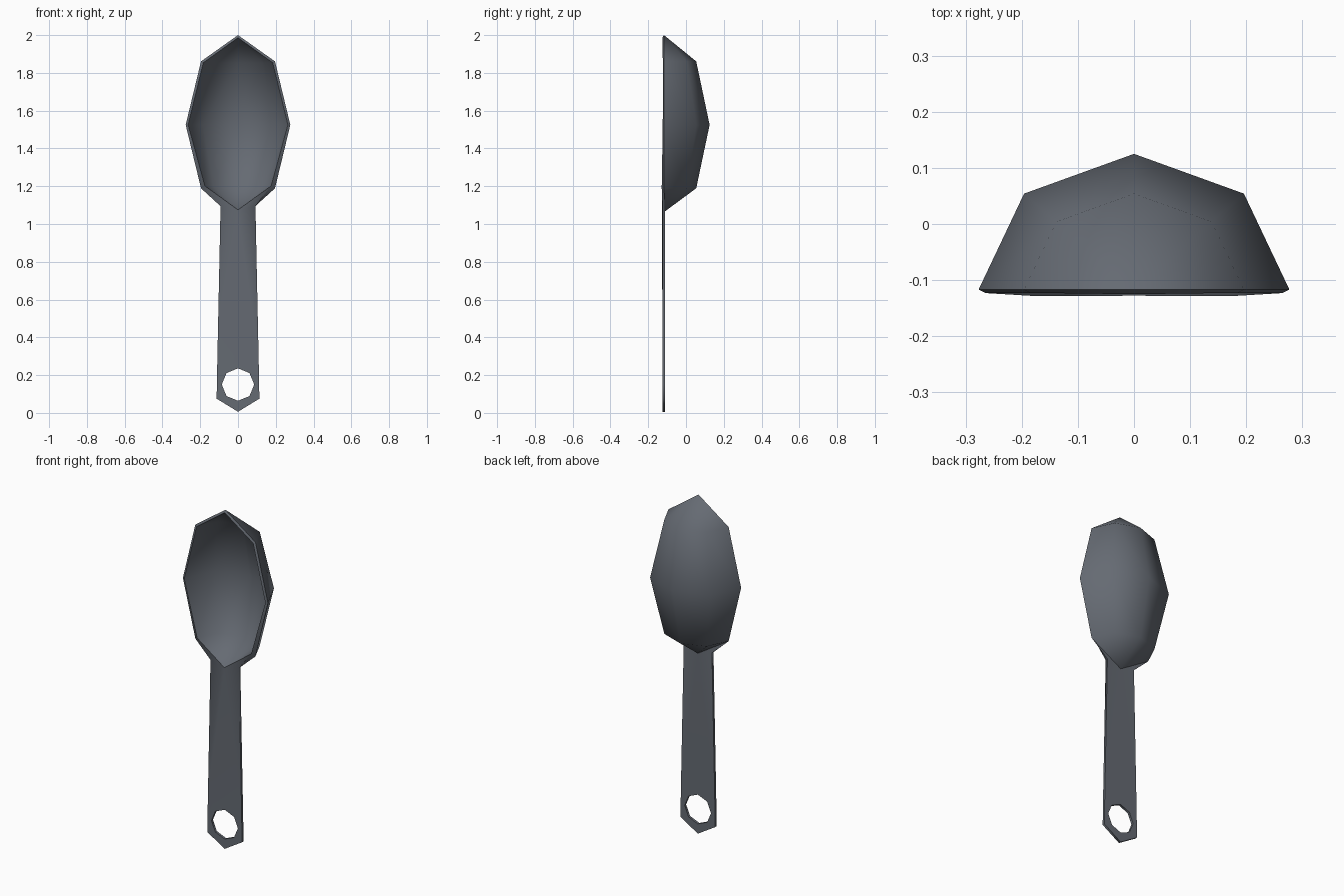
import bpy
import bmesh
import math

cube = bpy.data.objects.get("Cube")
if cube:
    bpy.data.objects.remove(cube, do_unlink=True)

grey = bpy.data.materials.new("slate grey")
grey.use_nodes = True
colour = (0.13, 0.145, 0.17, 1)
grey.diffuse_color = colour
grey.node_tree.nodes["Principled BSDF"].inputs["Base Color"].default_value = colour

bm = bmesh.new()
BACK = -0.11    # back surface of the handle
RIM = -0.117    # plane of the bowl rim


def handle_vert(x, z):
    return bm.verts.new((x, BACK, z))


# Bowl: half of an eight-sided stretched sphere with its poles on z
rings = []
for i in (1, 2, 3):
    polar = i * math.pi / 4
    r = math.sin(polar)
    ring = []
    for j in range(5):
        a = j * math.pi / 4
        ring.append(bm.verts.new((0.277 * r * math.cos(a),
                                  RIM + 0.242 * r * math.sin(a),
                                  1.525 + 0.475 * math.cos(polar))))
    rings.append(ring)
tip = bm.verts.new((0, RIM, 2.0))
neck = handle_vert(0, 1.068)
for j in range(4):
    bm.faces.new((tip, rings[0][j], rings[0][j + 1]))
    bm.faces.new((neck, rings[2][j + 1], rings[2][j]))
    for up, low in zip(rings, rings[1:]):
        bm.faces.new((up[j], low[j], low[j + 1], up[j + 1]))

# Neck corners widen the lower end of the bowl into the handle
neck_r, neck_l = handle_vert(-0.092, 1.095), handle_vert(0.092, 1.095)
bm.faces.new((neck, rings[2][0], neck_l))
bm.faces.new((neck, neck_r, rings[2][4]))

# Handle end: outline and octagonal hanging hole, counted around the hole
outline = [(0.112, 0.15), (0.109, 0.3), (0, 0.3), (-0.109, 0.3),
           (-0.112, 0.15), (-0.113, 0.075), (0, 0.006), (0.113, 0.075)]
outer = [handle_vert(x, z) for x, z in outline]
hole = [handle_vert(0.086 * math.cos(k * math.pi / 4),
                    0.15 + 0.086 * math.sin(k * math.pi / 4)) for k in range(8)]
for k in range(8):
    n = (k + 1) % 8
    bm.faces.new((outer[k], outer[n], hole[n], hole[k]))

# Handle shaft
bm.faces.new((neck, neck_l, outer[1], outer[2]))
bm.faces.new((neck, outer[2], outer[3], neck_r))

bmesh.ops.recalc_face_normals(bm, faces=bm.faces)
bm.faces.ensure_lookup_table()
if max(bm.faces, key=lambda f: f.calc_center_median().y).normal.y < 0:
    bmesh.ops.reverse_faces(bm, faces=bm.faces)

mesh = bpy.data.meshes.new("spoon")
bm.to_mesh(mesh)
bm.free()
mesh.materials.append(grey)
spoon = bpy.data.objects.new("spoon", mesh)
bpy.context.collection.objects.link(spoon)

# Wall thickness grows inward from the back surface
wall = spoon.modifiers.new("wall", 'SOLIDIFY')
wall.thickness = 0.014
wall.offset = -1
wall.use_even_offset = True
bpy.ops.object.select_all(action='DESELECT')
spoon.select_set(True)
bpy.context.view_layer.objects.active = spoon
bpy.ops.object.modifier_apply(modifier=wall.name)
bpy.ops.object.shade_smooth_by_angle(angle=math.radians(65))
